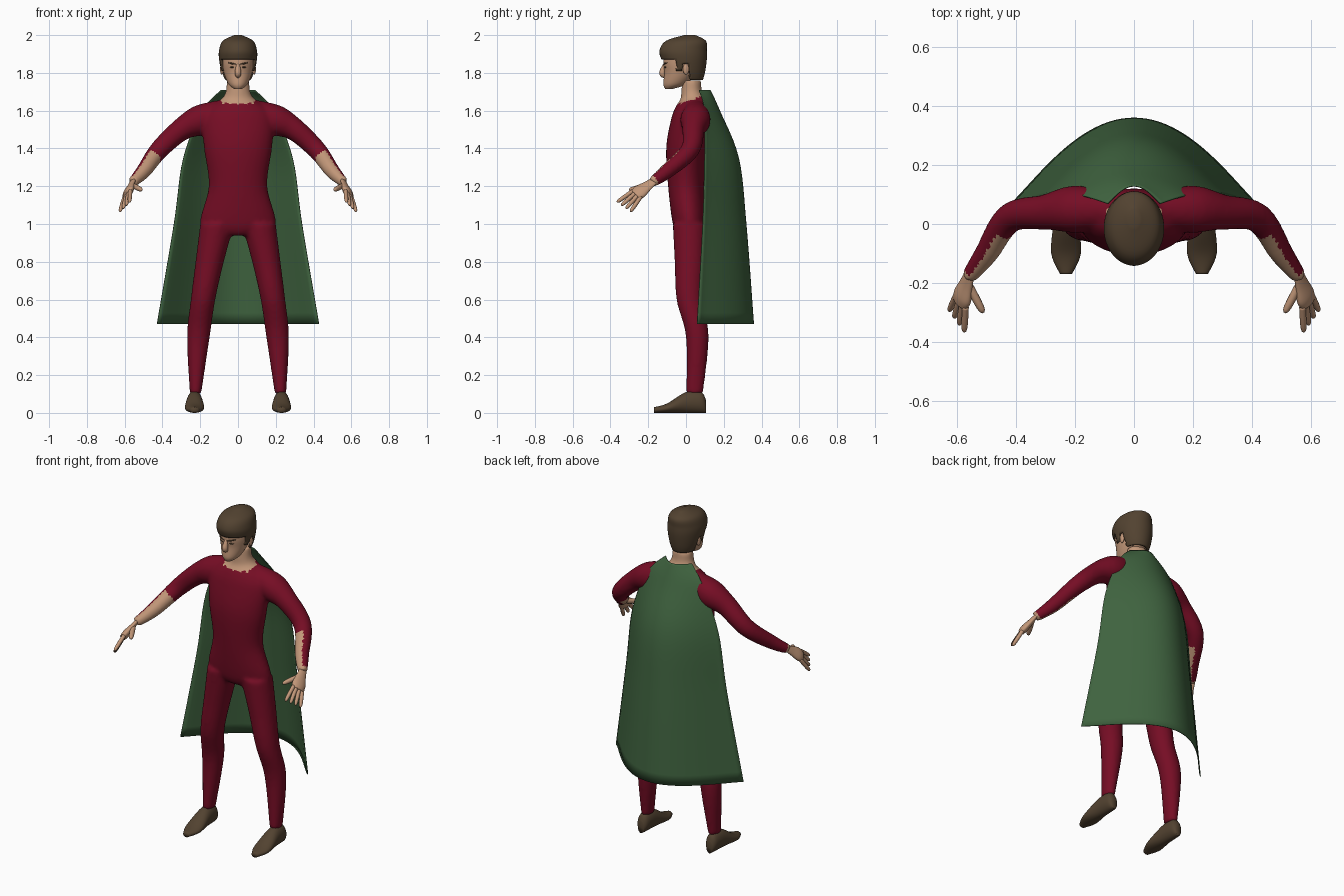
import bpy, bmesh, math
from mathutils import Vector, Matrix, Euler

cube = bpy.data.objects.get("Cube")
if cube:
    bpy.data.objects.remove(cube)


def material(name, *rgb):
    made = bpy.data.materials.new(name)
    made.use_nodes = True
    made.diffuse_color = (*rgb, 1)
    made.node_tree.nodes["Principled BSDF"].inputs["Base Color"].default_value = (*rgb, 1)
    return made


RED = material("deep_red", .18, .004, .018)
SKIN = material("skin", .54, .31, .19)
GREEN = material("forest_green", .05, .125, .05)
BROWN = material("dark_brown", .085, .055, .03)
LIP = material("lip", .25, .11, .07)


def refine(rows, steps=6):
    """Smooth interpolation through rows of numbers."""
    result = []
    last = len(rows) - 1
    for i in range(last):
        before, start, end, after = rows[max(i - 1, 0)], rows[i], rows[i + 1], rows[min(i + 2, last)]
        for k in range(steps):
            t = k / steps
            ease = t * t * (3 - 2 * t)
            leave = t * (1 - t) ** 2 / 2
            arrive = t * t * (t - 1) / 2
            result.append([b + (c - b) * ease + (c - a) * leave + (d - b) * arrive
                           for a, b, c, d in zip(before, start, end, after)])
    return result + [list(rows[-1])]


def level_rings(rows, mirror=1):
    """Flat rings from rows of height, centre x, half width, centre y, half depth."""
    return [(Vector((mirror * x, y, z)), Vector((width, 0, 0)), Vector((0, depth, 0)))
            for z, x, width, y, depth in refine(rows)]


def path_rings(rows, side, mirror=1, flat=1):
    """Rings square to a path, from rows of x, y, z, radius."""
    rows = refine(rows)
    points = [Vector((mirror * x, y, z)) for x, y, z, radius in rows]
    side = Vector((mirror * side[0], side[1], side[2]))
    rings = []
    for i, point in enumerate(points):
        along = (points[min(i + 1, len(points) - 1)] - points[max(i - 1, 0)]).normalized()
        across = (side - along * side.dot(along)).normalized() * rows[i][-1]
        rings.append((point, across, along.cross(across) * flat))
    return rings


def loft(bm, rings, segments=32):
    angles = [math.tau * i / segments for i in range(segments)]
    loops = [[bm.verts.new(centre + u * math.cos(a) + v * math.sin(a)) for a in angles]
             for centre, u, v in rings]
    for lower, upper in zip(loops, loops[1:]):
        for i in range(segments):
            bm.faces.new((lower[i - 1], lower[i], upper[i], upper[i - 1]))
    bm.faces.new(loops[0])
    bm.faces.new(loops[-1])


def ball(bm, centre, size, mirror=1, turn=(0, 0, 0)):
    centre = Vector((mirror * centre[0], centre[1], centre[2]))
    turn = Euler([mirror * angle for angle in turn])
    bmesh.ops.create_uvsphere(bm, u_segments=16, v_segments=10, radius=1,
                              matrix=Matrix.LocRotScale(centre, turn, Vector(size)))


def finger(bm, root, tip, radius, mirror):
    rows = [(*root.lerp(tip, t), radius * scale) for t, scale in ((0, 1), (.6, 1), (.9, .8), (1, .3))]
    loft(bm, path_rings(rows, ACROSS, mirror), 12)


def finish(name, bm, colour):
    bmesh.ops.recalc_face_normals(bm, faces=bm.faces[:])
    mesh = bpy.data.meshes.new(name)
    bm.to_mesh(mesh)
    bm.free()
    mesh.materials.append(colour)
    mesh.shade_smooth()
    made = bpy.data.objects.new(name, mesh)
    bpy.context.collection.objects.link(made)
    return made


# Body: torso with neck, legs and arms
TORSO = [(.94, 0, .1, .02, .06), (1, 0, .2, .02, .09), (1.2, 0, .155, 0, .095),
         (1.4, 0, .18, 0, .105), (1.55, 0, .19, .02, .1), (1.62, 0, .15, .03, .085),
         (1.66, 0, .09, .04, .07), (1.7, 0, .065, .03, .055), (1.76, 0, .06, .03, .05)]
LEG = [(1, .11, .09, .02, .09), (.8, .15, .075, .02, .08), (.6, .185, .065, .02, .07),
       (.4, .21, .06, .06, .06), (.1, .225, .03, .045, .045)]
ARM = [(.08, .05, 1.6, .06), (.2, .05, 1.55, .08), (.3, .04, 1.5, .06),
       (.42, .02, 1.39, .05), (.5, -.1, 1.28, .04), (.56, -.18, 1.22, .027)]
UP = (0, 0, 1)
bm = bmesh.new()
loft(bm, level_rings(TORSO))
for mirror in (1, -1):
    loft(bm, level_rings(LEG, mirror))
    loft(bm, path_rings(ARM, UP, mirror))
body = finish("suited_body", bm, RED)

# Fuse the limbs into one soft surface
blend = body.modifiers.new("blend", "REMESH")
blend.mode = "VOXEL"
blend.voxel_size = .011
relax = body.modifiers.new("relax", "SMOOTH")
relax.iterations = 5
bpy.context.view_layer.update()
fused = bpy.data.meshes.new_from_object(body.evaluated_get(bpy.context.evaluated_depsgraph_get()))
body.modifiers.clear()
body.data = fused
fused.materials.clear()
fused.materials.append(RED)
fused.materials.append(SKIN)
fused.shade_smooth()

# Bare neck, notched collar and bare inner forearms
elbow, wrist = Vector(ARM[3][:3]), Vector(ARM[-1][:3])
reach = wrist - elbow
inner = Vector((-.8, -.6, 0))
for face in fused.polygons:
    spot, normal = face.center.copy(), face.normal.copy()
    if spot.x < 0:
        spot.x, normal.x = -spot.x, -normal.x
    neck = spot.x < .12 and spot.z > 1.65 + spot.y / 3
    notch = spot.y < .05 and spot.z > 1.63 + 2 * abs(spot.x - .08) and spot.x < .1
    along = (spot - elbow).dot(reach) / reach.length_squared
    bare = along > .93 or (along > .2 and normal.dot(inner) > 0)
    forearm = spot.x > .38 and spot.z > 1.1 and bare
    face.material_index = int(neck or notch or forearm)

# Hands and shoes
ACROSS = Vector((-.5, -.7, .5))
knuckle = Vector((.585, -.26, 1.16))
fingertip = Vector((.6, -.33, 1.09))
SHOE = [(.105, .02, .07), (.08, .035, .11), (0, .043, .11), (-.1, .05, .05), (-.17, .02, .03)]
for mirror, label in ((1, "left"), (-1, "right")):
    bm = bmesh.new()
    palm = [(*wrist.lerp(knuckle, t), radius) for t, radius in ((-.2, .022), (.3, .03), (.8, .042), (1.1, .035))]
    loft(bm, path_rings(palm, ACROSS, mirror, .5))
    for place in (-1.5, -.5, .5, 1.5):
        spread = ACROSS * place / 50
        finger(bm, knuckle + spread, fingertip + spread * 1.7, .011, mirror)
    finger(bm, wrist.lerp(knuckle, .2), Vector((.51, -.3, 1.18)), .014, mirror)
    finish(label + "_hand", bm, SKIN)
    bm = bmesh.new()
    loft(bm, [(Vector((mirror * .23, y, top / 2)), Vector((width, 0, 0)), Vector((0, 0, top / 2)))
              for y, width, top in refine(SHOE)])
    finish(label + "_shoe", bm, BROWN)

# Head with nose and ears
HEAD = [(1.715, 0, .02, -.09, .02), (1.74, 0, .05, -.06, .06), (1.8, 0, .075, -.03, .085),
        (1.86, 0, .085, -.02, .1), (1.93, 0, .08, -.01, .095), (1.98, 0, .04, 0, .05)]
bm = bmesh.new()
loft(bm, level_rings(HEAD))
loft(bm, path_rings([(0, -.11, 1.85, .008), (0, -.125, 1.8, .017), (0, -.11, 1.78, .01)], (1, 0, 0)))
for mirror in (1, -1):
    ball(bm, (.085, 0, 1.82), (.01, .016, .03), mirror)
finish("head", bm, SKIN)

# Eyes, brows and mouth
bm = bmesh.new()
for mirror in (1, -1):
    ball(bm, (.032, -.108, 1.85), (.025, .007, .005), mirror, (0, -.2, .5))
    ball(bm, (.032, -.108, 1.83), (.014, .005, .004), mirror, (0, 0, .5))
finish("eyes_and_brows", bm, BROWN)
bm = bmesh.new()
ball(bm, (0, -.111, 1.758), (.024, .005, .004))
finish("mouth", bm, LIP)

# Hair cap, trimmed along the hairline
HAIR = [(1.75, 0, .06, .02, .065), (1.8, 0, .085, 0, .1), (1.87, 0, .1, -.01, .12),
        (1.92, 0, .1, -.015, .125), (1.97, 0, .08, 0, .105), (2, 0, .02, .02, .03)]


def hairline(y):
    if y < -.05:
        return 1.87
    if y < -.02:
        return 1.81
    return 1.85 if y < .02 else 1.76


bm = bmesh.new()
loft(bm, level_rings(HAIR), 64)
trim = [face for face in bm.faces
        if face.calc_center_median().z < hairline(face.calc_center_median().y)]
bmesh.ops.delete(bm, geom=trim, context="FACES")
finish("hair", bm, BROWN).modifiers.new("thickness", "SOLIDIFY").thickness = .014

# Cape: rows of height, half width, edge y, middle y
CAPE = [(1.71, .09, .07, .13), (1.6, .19, .1, .18), (1.35, .29, .1, .28),
        (1, .34, .09, .32), (.47, .43, .06, .36)]
bm = bmesh.new()
columns = 40
across = [2 * i / columns - 1 for i in range(columns + 1)]
sheet = [[bm.verts.new((width * t, edge + (middle - edge) * (1 - t * t) ** 1.2, z)) for t in across]
         for z, width, edge, middle in refine(CAPE)]
for upper, lower in zip(sheet, sheet[1:]):
    for i in range(columns):
        bm.faces.new((upper[i], upper[i + 1], lower[i + 1], lower[i]))
finish("cape", bm, GREEN).modifiers.new("thickness", "SOLIDIFY").thickness = .004
